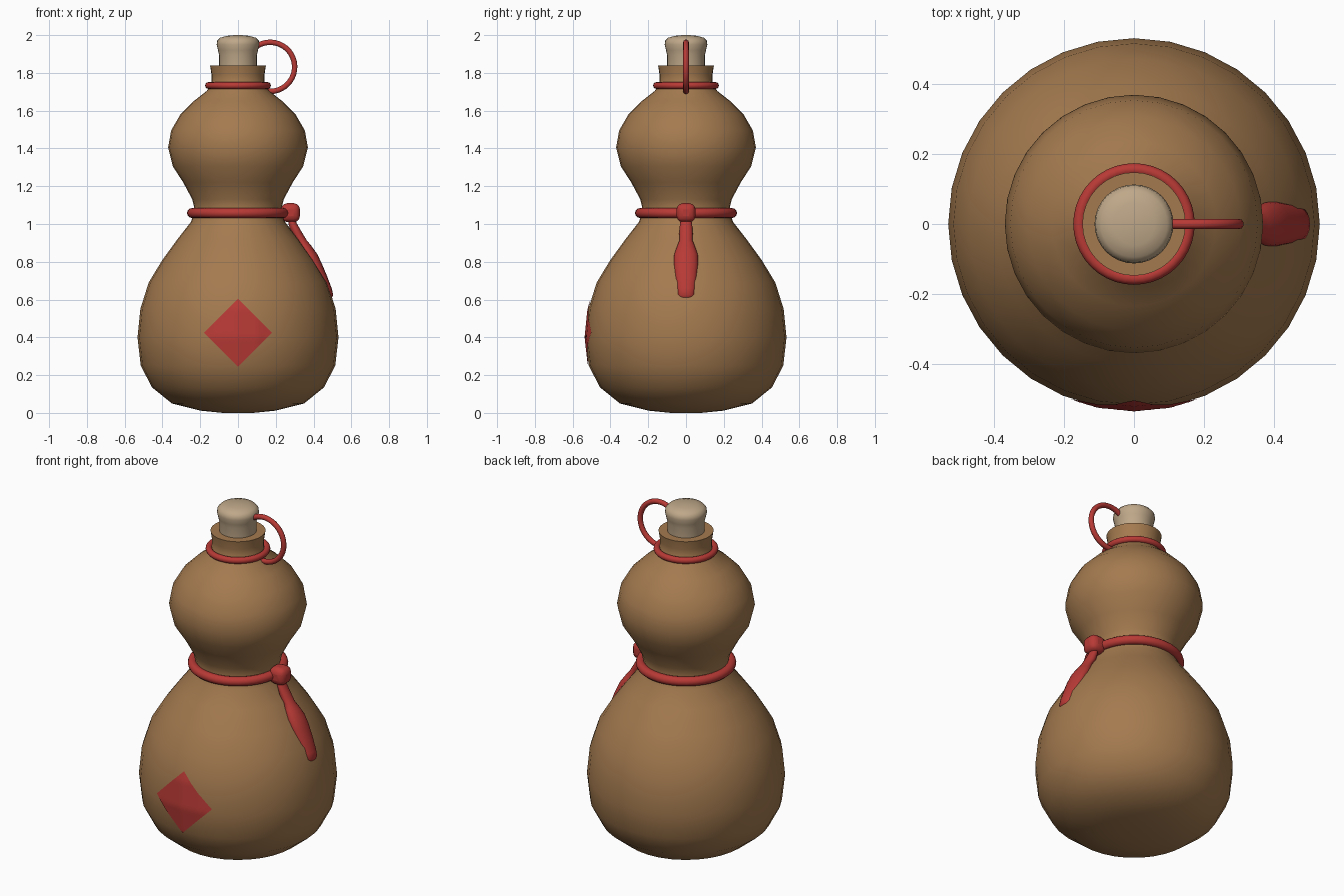
import bpy, bmesh, math
from mathutils import Vector
from mathutils.bvhtree import BVHTree

if "Cube" in bpy.data.objects:
    bpy.data.objects.remove(bpy.data.objects["Cube"])


def material(name, rgb):
    m = bpy.data.materials.new(name)
    m.use_nodes = True
    m.diffuse_color = (*rgb, 1)
    m.node_tree.nodes["Principled BSDF"].inputs["Base Color"].default_value = (*rgb, 1)
    return m


BROWN = material("gourd brown", (0.37, 0.195, 0.078))
RED = material("cord red", (0.48, 0.042, 0.036))
CORK = material("cork beige", (0.52, 0.39, 0.25))


def finish(obj, mat, angle=50):
    obj.data.materials.append(mat)
    bpy.ops.object.select_all(action="DESELECT")
    obj.select_set(True)
    bpy.context.view_layer.objects.active = obj
    bpy.ops.object.shade_smooth_by_angle(angle=math.radians(angle))
    return obj


def loft(name, rings, mat, sides=32, angle=50):
    """Skin elliptical rings (centre x, z, half width x, half width y), capping both ends."""
    bm = bmesh.new()
    loops = []
    for cx, z, rx, ry in rings:
        turn = [2 * math.pi * i / sides for i in range(sides)]
        loops.append([bm.verts.new((cx + rx * math.cos(a), ry * math.sin(a), z)) for a in turn])
    for a, b in zip(loops, loops[1:]):
        for i in range(sides):
            j = (i + 1) % sides
            bm.faces.new((a[i], a[j], b[j], b[i]))
    bm.faces.new(loops[0][::-1])
    bm.faces.new(loops[-1])
    bmesh.ops.recalc_face_normals(bm, faces=bm.faces)
    mesh = bpy.data.meshes.new(name)
    bm.to_mesh(mesh)
    bm.free()
    obj = bpy.data.objects.new(name, mesh)
    bpy.context.collection.objects.link(obj)
    return finish(obj, mat, angle)


def lathe(name, profile, mat):
    return loft(name, [(0, z, r, r) for r, z in profile], mat)


def cord_ring(name, z, radius, thickness):
    bpy.ops.mesh.primitive_torus_add(major_radius=radius, minor_radius=thickness,
                                     major_segments=40, minor_segments=12, location=(0, 0, z))
    bpy.context.object.name = name
    return finish(bpy.context.object, RED)


# Gourd body with two bulbs and a flared neck
body = lathe("gourd_body", [
    (0.08, 0), (0.2, 0.012), (0.35, 0.05), (0.455, 0.135), (0.515, 0.25), (0.532, 0.4),
    (0.517, 0.55), (0.473, 0.69), (0.4, 0.81), (0.32, 0.92), (0.25, 1.01), (0.228, 1.07),
    (0.242, 1.13), (0.29, 1.22), (0.345, 1.305), (0.37, 1.405), (0.354, 1.495),
    (0.305, 1.58), (0.235, 1.65), (0.165, 1.705), (0.14, 1.745), (0.14, 1.79),
    (0.148, 1.84), (0.105, 1.84)], BROWN)

# Cork stopper
lathe("cork_stopper", [(0.1, 1.82), (0.1, 1.895), (0.106, 1.92), (0.113, 1.95), (0.11, 1.97),
                       (0.095, 1.986), (0.06, 1.996), (0.015, 2)], CORK)

# Cords around the neck and waist
cord_ring("neck_cord", 1.733, 0.156, 0.018)
cord_ring("waist_cord", 1.058, 0.244, 0.026)

# Knot at the waist on the left side
bpy.ops.mesh.primitive_cube_add(size=0.1, location=(0.278, 0, 1.06))
knot = bpy.context.object
knot.name = "waist_knot"
bevel = knot.modifiers.new("rounding", "BEVEL")
bevel.width, bevel.segments = 0.033, 3
finish(knot, RED, 60)

# Tassel lying down the side of the lower bulb
loft("tassel", [
    (0.282, 1.04, 0.015, 0.02), (0.288, 1.005, 0.022, 0.032), (0.312, 0.95, 0.03, 0.036),
    (0.335, 0.915, 0.028, 0.034), (0.352, 0.885, 0.036, 0.046), (0.378, 0.84, 0.042, 0.062),
    (0.404, 0.79, 0.04, 0.064), (0.437, 0.72, 0.036, 0.058), (0.464, 0.66, 0.032, 0.05),
    (0.478, 0.625, 0.026, 0.046), (0.482, 0.612, 0.016, 0.036)], RED, 16)

# Cord loop from the cork down to the neck cord
curve = bpy.data.curves.new("stopper_loop", "CURVE")
curve.dimensions = "3D"
curve.bevel_depth = 0.015
curve.bevel_resolution = 3
curve.use_fill_caps = True
spline = curve.splines.new("POLY")
STEPS = 24
spline.points.add(STEPS)
for i, p in enumerate(spline.points):
    a = math.radians(125 - 225 * i / STEPS)
    p.co = (0.17 + 0.13 * math.cos(a), 0, 1.832 + 0.13 * math.sin(a), 1)
spline.use_smooth = True
curve.materials.append(RED)
bpy.context.collection.objects.link(bpy.data.objects.new("stopper_loop", curve))

# Diamond patch pressed onto the front of the lower bulb
surface = BVHTree.FromPolygons([v.co for v in body.data.vertices],
                               [p.vertices for p in body.data.polygons])
bm = bmesh.new()
bmesh.ops.create_grid(bm, x_segments=16, y_segments=16, size=0.5)
for v in bm.verts:
    x, z = 0.18 * (v.co.x - v.co.y), 0.425 + 0.18 * (v.co.x + v.co.y)
    hit, normal, _, _ = surface.ray_cast(Vector((x, -2, z)), Vector((0, 1, 0)))
    v.co = hit + Vector((0, -0.005, 0))
bmesh.ops.recalc_face_normals(bm, faces=bm.faces)
if sum(f.normal.y for f in bm.faces) > 0:
    bmesh.ops.reverse_faces(bm, faces=bm.faces)
mesh = bpy.data.meshes.new("diamond_patch")
bm.to_mesh(mesh)
bm.free()
patch = bpy.data.objects.new("diamond_patch", mesh)
bpy.context.collection.objects.link(patch)
finish(patch, RED)
